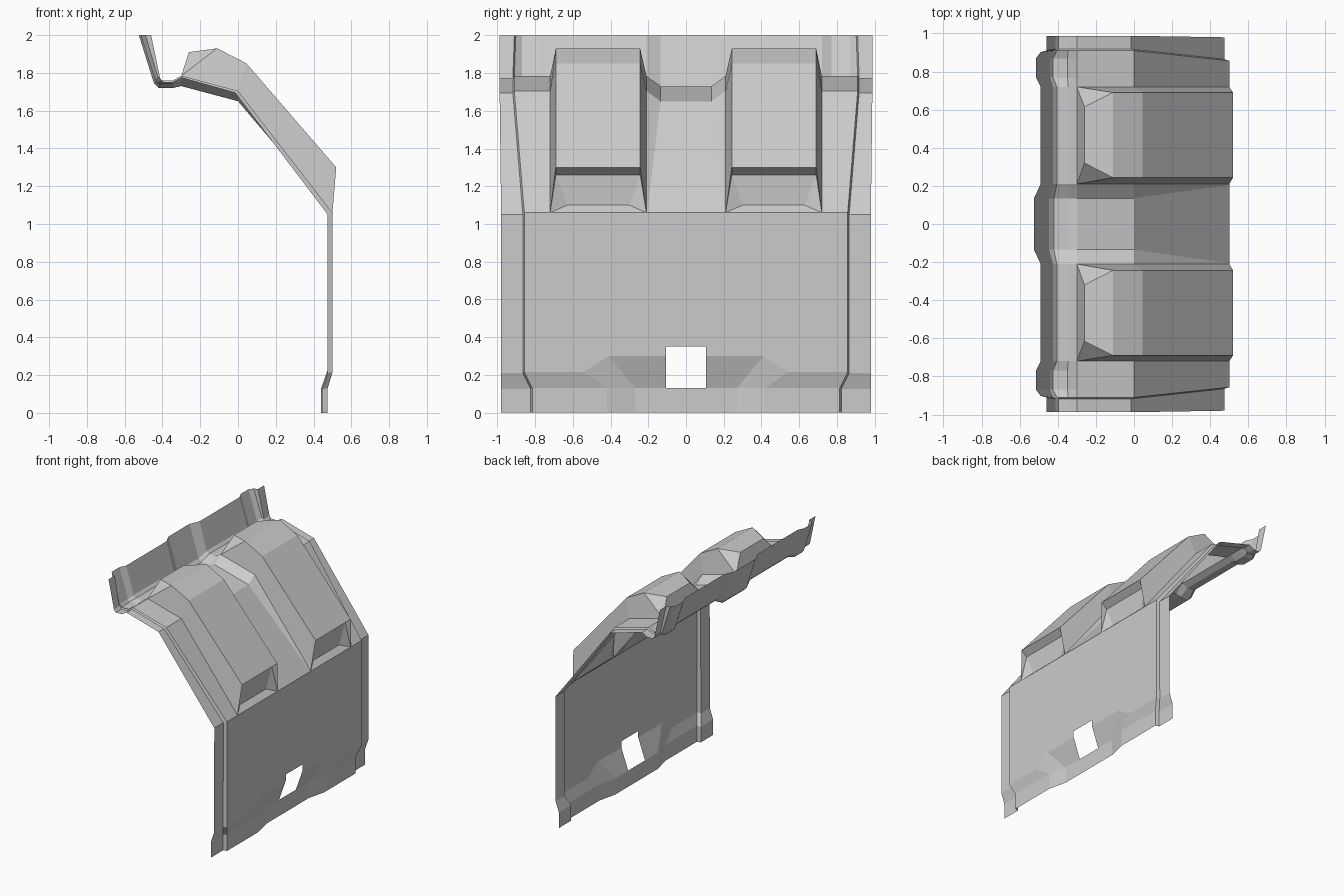
import bpy, bmesh

cube = bpy.data.objects.get("Cube")
if cube:
    bpy.data.objects.remove(cube)

grey = bpy.data.materials.new("light_grey")
grey.use_nodes = True
colour = (0.6, 0.6, 0.6, 1)
grey.diffuse_color = colour
grey.node_tree.nodes["Principled BSDF"].inputs["Base Color"].default_value = colour


def loft(name, columns, skip=()):
    """Skin between neighbouring columns of points, mirrored across y."""
    bm = bmesh.new()
    cols = [[bm.verts.new(p) for p in col] for col in columns]
    for c in range(len(cols) - 1):
        for r in range(len(cols[0]) - 1):
            if (c, r) not in skip:
                a, b = cols[c], cols[c + 1]
                bm.faces.new((a[r], b[r], b[r + 1], a[r + 1]))
    bmesh.ops.dissolve_degenerate(bm, dist=0.0005, edges=bm.edges)
    bmesh.ops.remove_doubles(bm, verts=bm.verts, dist=0.0005)
    loose = [v for v in bm.verts if not v.link_faces]
    bmesh.ops.delete(bm, geom=loose, context='VERTS')
    mesh = bpy.data.meshes.new(name)
    bm.to_mesh(mesh)
    bm.free()
    mesh.materials.append(grey)
    obj = bpy.data.objects.new(name, mesh)
    bpy.context.collection.objects.link(obj)
    mirror = obj.modifiers.new("mirror", 'MIRROR')
    mirror.use_axis = (False, True, False)
    mirror.merge_threshold = 0.0005
    return obj


def at(profile, ys):
    """Place an x-z profile at one y or at a y for every point."""
    if not isinstance(ys, (list, tuple)):
        ys = [ys] * len(profile)
    return [(x, y, z) for (x, z), y in zip(profile, ys)]


EAVE, RIDGE = (0.5, 1.06), (0, 1.705)

# Lower panel with stepped foot, central recess and rectangular opening
deep = [(0.44, 0), (0.44, 0.13), (0.5, 0.30), (0.5, 0.35), EAVE]
foot = [(0.475, 0), (0.475, 0.13), (0.5, 0.215), (0.5, 0.35), EAVE]
foot_edge = [0.815, 0.815, 0.857, 0.857, 0.857]
loft("lower_panel", [
    at(deep, 0),
    at(deep, 0.107),
    at(deep, [0.27, 0.27, 0.41, 0.41, 0.41]),
    at(foot, [0.42, 0.42, 0.54, 0.54, 0.54]),
    at(foot, foot_edge),
], skip={(0, 1), (0, 2)})

# Roof sheet with gutter and rear upstand, open beneath the humps
valley = [EAVE, (0, 1.65), (-0.30, 1.73), (-0.345, 1.72), (-0.42, 1.72),
          (-0.445, 1.745), (-0.525, 2)]
main = [EAVE, RIDGE, (-0.30, 1.785), (-0.345, 1.76), (-0.405, 1.76),
        (-0.425, 1.78), (-0.49, 2)]
bulge = main[:3] + [(-0.35, 1.745), (-0.425, 1.745), (-0.44, 1.765), (-0.515, 2)]
roof_edge = [0.857] + [0.91] * 5 + [0.902]
loft("roof_sheet", [
    at(valley, 0),
    at(valley, [0.205] + [0.135] * 6),
    at(main, 0.21),
    at(main, 0.72),
    at(bulge, 0.77),
    at(bulge, [0.84] + [0.87] * 6),
    at(main, roof_edge),
], skip={(2, 0), (2, 1)})

# Side flange, set back by a small step from the panel edge
edge = at(foot[:3], foot_edge[:3]) + at(main, roof_edge)
flange = [(0.445, 0), (0.445, 0.125), (0.474, 0.21), (0.475, 1.05),
          (-0.015, 1.695), (-0.30, 1.775), (-0.345, 1.75), (-0.395, 1.75),
          (-0.412, 1.77), (-0.46, 2)]
inner = at(flange, [p[1] + 0.008 for p in edge])
outer = at(flange, [0.98] * 4 + [0.988] * 6)
loft("side_flanges", [edge, inner, outer])

# Raised roof humps, each with an overhanging lip above a recessed vent
back = main[2]
base = [back, back, back, RIDGE, EAVE, EAVE, EAVE, EAVE]
hump = [back, (-0.26, 1.91), (-0.11, 1.93), (0.045, 1.85), (0.52, 1.30),
        (0.47, 1.26), (0.458, 1.10), EAVE]
loft("roof_humps", [
    at(base, 0.21),
    at(hump, [0.21, 0.32] + [0.243] * 4 + [0.30, 0.21]),
    at(hump, [0.72, 0.615] + [0.69] * 4 + [0.63, 0.72]),
    at(base, 0.72),
])
